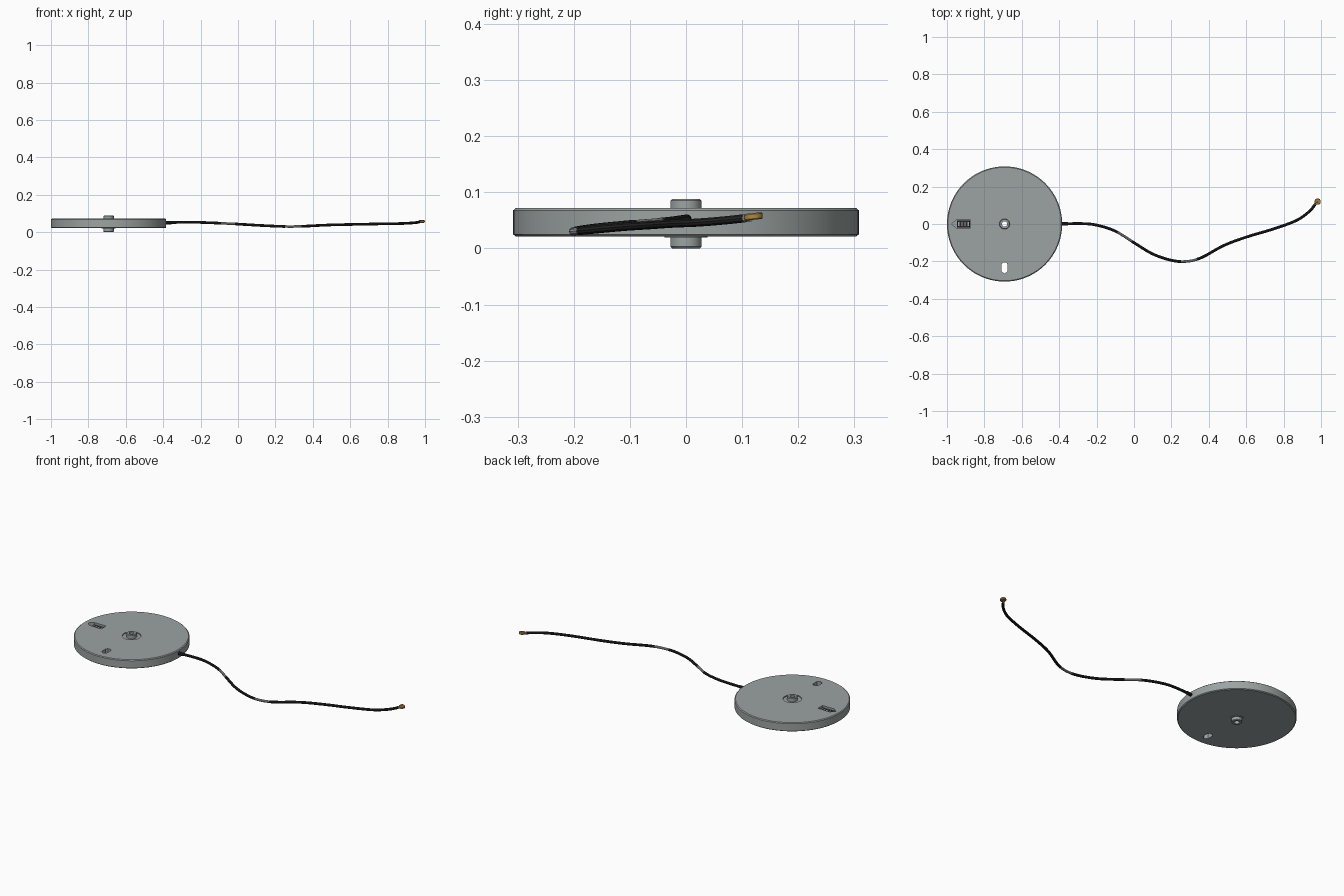
import bpy, bmesh, math
from mathutils import Vector, Matrix

cube = bpy.data.objects.get("Cube")
if cube:
    bpy.data.objects.remove(cube, do_unlink=True)


def material(name, rgb):
    m = bpy.data.materials.new(name)
    m.use_nodes = True
    m.diffuse_color = (*rgb, 1)
    m.node_tree.nodes["Principled BSDF"].inputs["Base Color"].default_value = (*rgb, 1)
    return m


GREY = material("body grey", (0.33, 0.37, 0.36))
BLACK = material("cable black", (0.02, 0.02, 0.021))
SILVER = material("sleeve silver", (0.42, 0.42, 0.42))
GOLD = material("connector gold", (0.42, 0.25, 0.06))
CX = -0.692


def finish(name, bm, mat, loc=(0, 0, 0), smooth=True):
    bmesh.ops.recalc_face_normals(bm, faces=bm.faces)
    me = bpy.data.meshes.new(name)
    bm.to_mesh(me)
    bm.free()
    me.materials.append(mat)
    ob = bpy.data.objects.new(name, me)
    ob.location = loc
    bpy.context.collection.objects.link(ob)
    if smooth:
        shade(ob)
    return ob


def select(ob):
    bpy.ops.object.select_all(action='DESELECT')
    ob.select_set(True)
    bpy.context.view_layer.objects.active = ob


def shade(ob):
    select(ob)
    bpy.ops.object.shade_smooth_by_angle(angle=math.radians(30))


def lathe(name, profile, mat, loc, sides):
    """Revolve a closed (radius, z) outline around z."""
    bm = bmesh.new()
    rings = []
    for i in range(sides):
        a = math.tau * i / sides
        rings.append([bm.verts.new((r * math.cos(a), r * math.sin(a), z)) for r, z in profile])
    n = len(profile)
    for i in range(sides):
        p, q = rings[i], rings[(i + 1) % sides]
        for j in range(n):
            k = (j + 1) % n
            bm.faces.new((p[j], q[j], q[k], p[k]))
    return finish(name, bm, mat, loc)


def prism(name, outline, z0, z1, mat):
    bm = bmesh.new()
    face = bm.faces.new([bm.verts.new((x, y, z0)) for x, y in outline])
    new = bmesh.ops.extrude_face_region(bm, geom=[face])["geom"]
    bmesh.ops.translate(bm, vec=(0, 0, z1 - z0),
                        verts=[v for v in new if isinstance(v, bmesh.types.BMVert)])
    return finish(name, bm, mat, smooth=False)


def rect(x, y, w, h):
    return [(x - w / 2, y - h / 2), (x + w / 2, y - h / 2),
            (x + w / 2, y + h / 2), (x - w / 2, y + h / 2)]


# Round base with chamfered rim and a shallow counterbore
base = lathe("base_disc", [(0.024, 0.021), (0.303, 0.021), (0.308, 0.025), (0.308, 0.068),
                           (0.303, 0.072), (0.05, 0.072), (0.05, 0.066), (0.024, 0.066)],
             GREY, (CX, 0, 0), 96)

# Blind connector pocket and through slot
pocket = [(-0.975, 0), (-0.95, -0.022), (-0.873, -0.022), (-0.873, 0.022), (-0.95, 0.022)]
slot = [(CX + 0.017 * x, -0.235 + 0.03 * y) for x, y in
        [(-1, -0.6), (0, -1), (1, -0.6), (1, 0.6), (0.5, 1), (-0.5, 1), (-1, 0.6)]]
for outline, z0 in ((pocket, 0.05), (slot, 0.0)):
    cutter = prism("cutter", outline, z0, 0.1, GREY)
    cutter.hide_render = True
    mod = base.modifiers.new("cut", 'BOOLEAN')
    mod.operation, mod.solver, mod.object = 'DIFFERENCE', 'EXACT', cutter
    select(base)
    bpy.ops.object.modifier_apply(modifier=mod.name)
    bpy.data.objects.remove(cutter, do_unlink=True)
shade(base)

# Connector body with contacts inside the pocket
prism("socket_body", rect(-0.912, 0, 0.07, 0.036), 0.048, 0.062, BLACK)
for i in range(4):
    prism(f"socket_contact_{i + 1}", rect(-0.937 + 0.017 * i, 0, 0.006, 0.02), 0.06, 0.065, SILVER)

# Hollow hub and its thin bottom washer
lathe("hub_bushing", [(0.014, 0), (0.025, 0), (0.028, 0.003), (0.028, 0.085),
                      (0.025, 0.088), (0.014, 0.088)], GREY, (CX, 0, 0), 48)
lathe("bottom_washer", [(0.027, 0.019), (0.038, 0.019), (0.038, 0.023), (0.027, 0.023)],
      GREY, (CX, 0, 0), 48)

# Cable centre line
path = [Vector(p) for p in (
    (-0.4, 0, 0.05), (-0.28, 0.002, 0.053), (-0.2, -0.006, 0.052), (-0.1, -0.038, 0.048),
    (0, -0.1, 0.043), (0.1, -0.16, 0.037), (0.2, -0.194, 0.032), (0.28, -0.2, 0.03),
    (0.36, -0.18, 0.032), (0.48, -0.115, 0.038), (0.6, -0.07, 0.041), (0.75, -0.025, 0.044),
    (0.87, 0.02, 0.046), (0.94, 0.07, 0.05), (0.975, 0.115, 0.055))]


def smooth_path(pts, steps=8):
    ext = [2 * pts[0] - pts[1]] + pts + [2 * pts[-1] - pts[-2]]
    out = []
    for a, b, c, d in zip(ext, ext[1:], ext[2:], ext[3:]):
        for s in range(steps):
            t = s / steps
            out.append(0.5 * (2 * b + (c - a) * t + (2 * a - 5 * b + 4 * c - d) * t * t
                              + (3 * b - a - 3 * c + d) * t ** 3))
    return out + [pts[-1]]


line = smooth_path(path)


def tube(name, x0, x1, radius, mat):
    pts = [p for p in line if x0 <= p.x <= x1]
    cu = bpy.data.curves.new(name, 'CURVE')
    cu.dimensions = '3D'
    cu.bevel_depth, cu.bevel_resolution, cu.use_fill_caps = radius, 3, True
    sp = cu.splines.new('POLY')
    sp.points.add(len(pts) - 1)
    for q, p in zip(sp.points, pts):
        q.co = (*p, 1)
    cu.materials.append(mat)
    ob = bpy.data.objects.new(name, cu)
    bpy.context.collection.objects.link(ob)
    select(ob)
    bpy.ops.object.convert(target='MESH')
    shade(bpy.context.object)


# Cable sections, bare sleeves, strain relief and end crimp
tube("cable_inner", -0.5, -0.08, 0.0075, BLACK)
tube("sleeve_near", -0.1, 0.0, 0.007, SILVER)
tube("cable_middle", -0.015, 0.26, 0.0075, BLACK)
tube("sleeve_far", 0.245, 0.35, 0.007, SILVER)
tube("cable_outer", 0.33, 0.97, 0.0075, BLACK)
tube("strain_relief", -0.41, -0.34, 0.0095, BLACK)
tube("end_crimp", 0.96, 0.98, 0.007, SILVER)

# Small round end connector, slightly tilted
plug = lathe("end_connector", [(0.006, -0.006), (0.015, -0.006), (0.0165, -0.004), (0.0165, 0.004),
                               (0.015, 0.006), (0.006, 0.006)], GOLD, (0.982, 0.12, 0.057), 24)
plug.rotation_euler = (math.radians(6), 0, 0)
core = lathe("connector_core", [(0.001, -0.004), (0.007, -0.004), (0.007, 0.003), (0.001, 0.003)],
             GOLD, (0.982, 0.12, 0.057), 16)
core.rotation_euler = plug.rotation_euler
